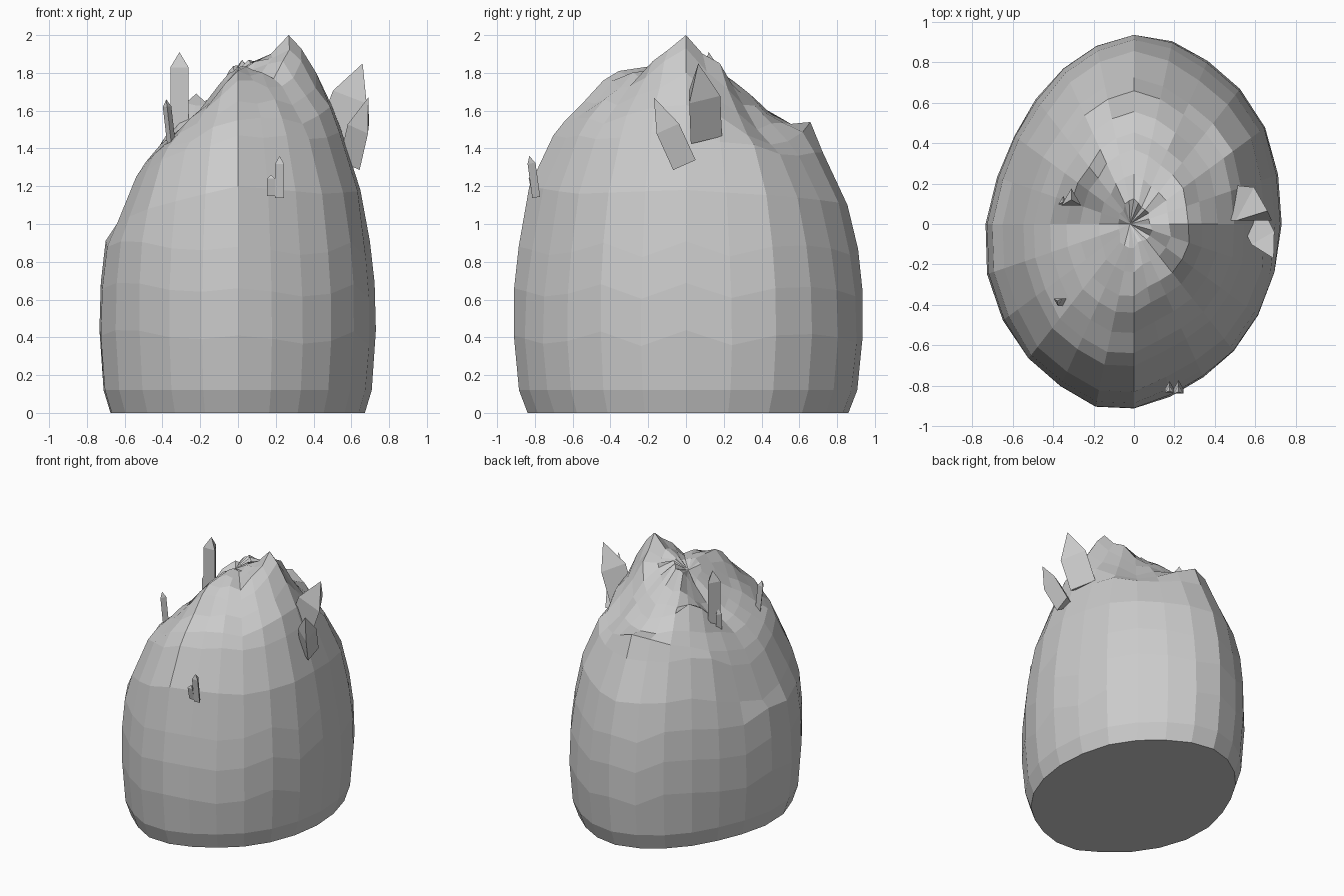
import bpy, bmesh, math, random
from mathutils import Vector

if "Cube" in bpy.data.objects:
    bpy.data.objects.remove(bpy.data.objects["Cube"])

random.seed(4)
SEG = 24
A, B = 0.73, 0.93

# Outline correction per segment, counter-clockwise from +x
OUTLINE = [1.0, 1.01, 1.025, 1.015, 1.0, 1.005, 1.005, 0.98, 0.955, 0.94, 0.935, 0.96,
           1.005, 1.03, 1.025, 1.01, 0.995, 1.005, 0.98, 0.95, 0.94, 0.955, 0.97, 0.985]
# Lower wall rings: (height, outline fraction)
WALL = [(0, 0.92), (0.12, 0.97), (0.4, 1.0), (0.65, 0.995), (0.87, 0.965)]
# Upper rings: outline fraction, then heights in the eight directions
CROWN = [
    (0.90, [1.18, 1.14, 1.10, 1.12, 0.96, 1.08, 1.20, 1.16]),
    (0.76, [1.50, 1.37, 1.38, 1.38, 1.21, 1.34, 1.47, 1.45]),
    (0.69, [1.63, 1.42, 1.54, 1.44, 1.31, 1.41, 1.55, 1.53]),
    (0.58, [1.80, 1.50, 1.53, 1.52, 1.41, 1.48, 1.65, 1.63]),
    (0.47, [1.93, 1.63, 1.58, 1.69, 1.47, 1.56, 1.76, 1.73]),
    (0.38, [2.00, 1.74, 1.66, 1.65, 1.51, 1.60, 1.81, 1.77]),
    (0.25, [1.90, 1.83, 1.76, 1.68, 1.58, 1.67, 1.82, 1.80]),
    (0.12, [1.85, 1.87, 1.84, 1.77, 1.69, 1.76, 1.83, 1.82]),
]


def around(values, i):
    """Blend eight directional values at segment i."""
    t = i * 8 / SEG
    k = int(t)
    f = t - k
    return values[k % 8] * (1 - f) + values[(k + 1) % 8] * f


def make_object(name, bm):
    bmesh.ops.recalc_face_normals(bm, faces=bm.faces)
    me = bpy.data.meshes.new(name)
    bm.to_mesh(me)
    bm.free()
    ob = bpy.data.objects.new(name, me)
    bpy.context.collection.objects.link(ob)
    return ob


# Faceted boulder, with vertical flutes that fade in towards the crown
bm = bmesh.new()
flute = [random.uniform(-0.022, 0.018) for _ in range(SEG)]
wave = [random.uniform(-0.05, 0.05) for _ in range(SEG)]
rings = []
for level, (f, heights) in enumerate([(f, [z] * 8) for z, f in WALL] + CROWN):
    ring = []
    for i in range(SEG):
        a = 2 * math.pi * i / SEG
        z = around(heights, i)
        r = f * OUTLINE[i] + flute[i] * min(1, max(0, (level - 2) / 3))
        if 2 <= level <= 4:
            z += wave[i]
        elif level > 5 and i % 3:
            z += random.uniform(-0.025, 0.025)
        ring.append(bm.verts.new((A * r * math.cos(a), B * r * math.sin(a), z)))
    rings.append(ring)
for lo, hi in zip(rings, rings[1:]):
    for i in range(SEG):
        j = (i + 1) % SEG
        bm.faces.new((lo[i], lo[j], hi[j], hi[i]))
bm.faces.new(rings[0][::-1])
top = bm.verts.new((-0.02, 0, 1.79))
for i in range(SEG):
    bm.faces.new((rings[-1][i], rings[-1][(i + 1) % SEG], top))
make_object("boulder", bm)


def crystal(name, base, tip, radius, shoulder, turn=-90, sides=3):
    """Pointed prism running from base to tip."""
    base, tip = Vector(base), Vector(tip)
    axis = tip - base
    rot = Vector((0, 0, 1)).rotation_difference(axis)
    bm = bmesh.new()
    loops = []
    for t in (0, shoulder):
        loop = []
        for i in range(sides):
            a = math.radians(turn) + 2 * math.pi * i / sides
            p = Vector((radius * math.cos(a), radius * math.sin(a), 0))
            loop.append(bm.verts.new(base + axis * t + rot @ p))
        loops.append(loop)
    apex = bm.verts.new(tip)
    for i in range(sides):
        j = (i + 1) % sides
        bm.faces.new((loops[0][i], loops[0][j], loops[1][j], loops[1][i]))
        bm.faces.new((loops[1][i], loops[1][j], apex))
    bm.faces.new(loops[0][::-1])
    make_object(name, bm)


# Crystals growing out of the boulder
crystal("tall_crystal", (-0.31, 0.12, 1.40), (-0.31, 0.12, 1.91), 0.056, 0.84, 90)
crystal("tall_side_crystal", (-0.35, 0.11, 1.38), (-0.35, 0.11, 1.62), 0.028, 0.85, 90)
crystal("left_crystal", (-0.35, -0.38, 1.40), (-0.38, -0.38, 1.66), 0.026, 0.85, 30)
crystal("front_crystal", (0.22, -0.80, 1.14), (0.22, -0.83, 1.36), 0.028, 0.82, 90)
crystal("front_small_crystal", (0.175, -0.80, 1.15), (0.175, -0.825, 1.26), 0.024, 0.84, 90)
crystal("right_large_crystal", (0.51, 0.08, 1.46), (0.66, 0.065, 1.85), 0.11, 0.55, 90)
crystal("right_small_crystal", (0.61, -0.01, 1.32), (0.69, -0.17, 1.67), 0.075, 0.55, 60)
